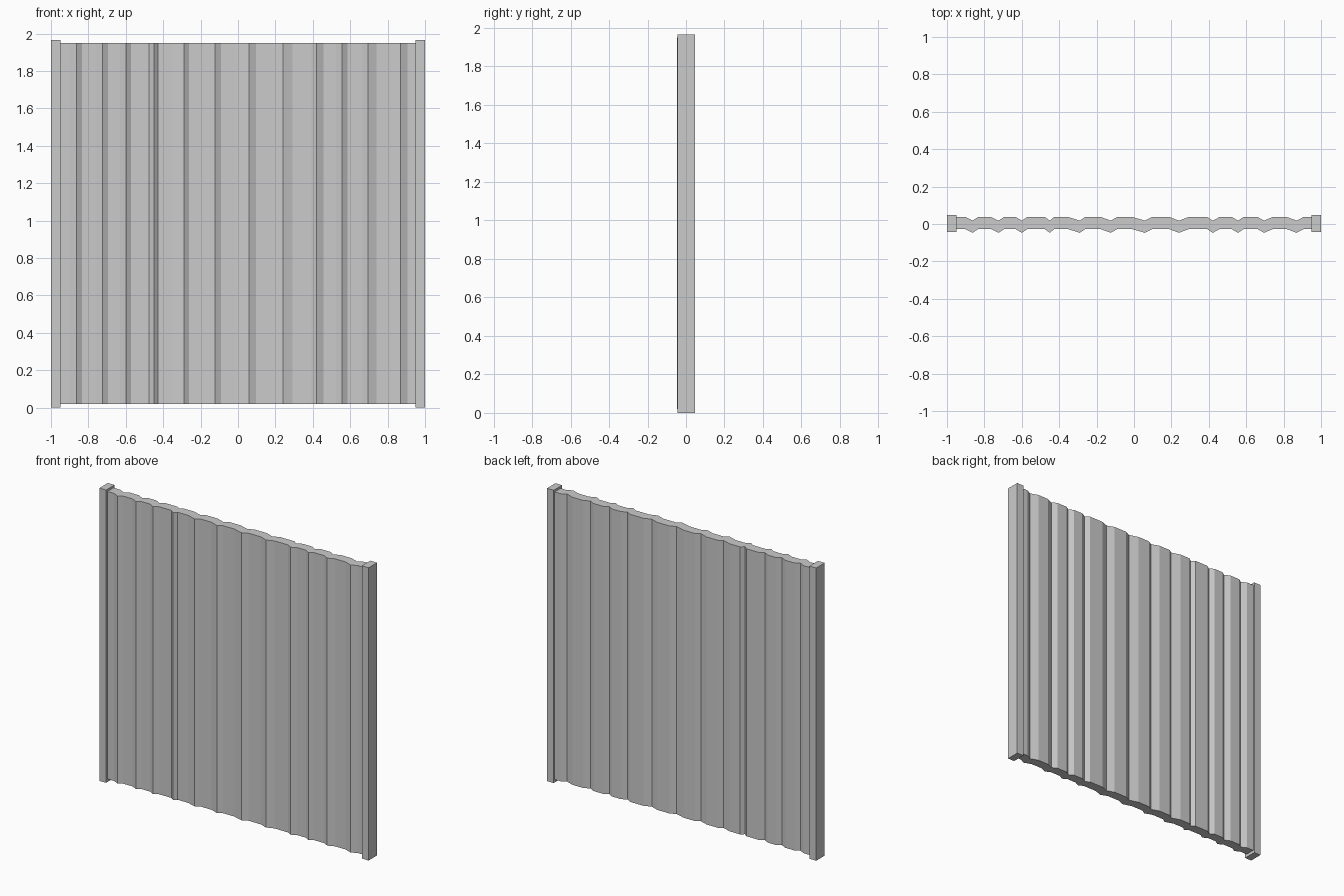
import bpy, bmesh

if "Cube" in bpy.data.objects:
    bpy.data.objects.remove(bpy.data.objects["Cube"])

FLAT, TIP, THICK = 0.037, 0.018, 0.065   # back-face levels and sheet thickness


def extrude_profile(name, outline, z0, z1):
    """Extrude a closed xy outline upwards into a flat-shaded solid."""
    bm = bmesh.new()
    face = bm.faces.new([bm.verts.new((x, y, z0)) for x, y in outline])
    top = bmesh.ops.extrude_face_region(bm, geom=[face])["geom"]
    verts = [g for g in top if isinstance(g, bmesh.types.BMVert)]
    bmesh.ops.translate(bm, verts=verts, vec=(0, 0, z1 - z0))
    bmesh.ops.recalc_face_normals(bm, faces=bm.faces)
    mesh = bpy.data.meshes.new(name)
    bm.to_mesh(mesh)
    bm.free()
    obj = bpy.data.objects.new(name, mesh)
    bpy.context.collection.objects.link(obj)
    return obj


# Grooves of the uneven corrugated sheet: start of slope, tip, end of slope
grooves = [
    (-0.900, -0.863, -0.834), (-0.763, -0.725, -0.695),
    (-0.632, -0.600, -0.572), (-0.476, -0.450, -0.428),
    (-0.350, -0.290, -0.262), (-0.177, -0.124, -0.091),
    (-0.007, 0.058, 0.096), (0.190, 0.240, 0.291),
    (0.392, 0.421, 0.457), (0.524, 0.556, 0.585),
    (0.662, 0.695, 0.740), (0.818, 0.870, 0.906),
]

# Corrugated sheet
back = [(-0.952, FLAT)]
for a, b, c in grooves:
    back += [(a, FLAT), (b, TIP), (c, FLAT)]
back.append((0.952, FLAT))
front = [(x, y - THICK) for x, y in reversed(back)]
extrude_profile("corrugated_sheet", back + front, 0.02, 1.95)

# End posts
for side, x in (("left", -0.975), ("right", 0.975)):
    h = 0.025
    extrude_profile(side + "_post",
                    [(x - h, -0.043), (x + h, -0.043), (x + h, 0.047), (x - h, 0.047)],
                    0.0, 1.965)
